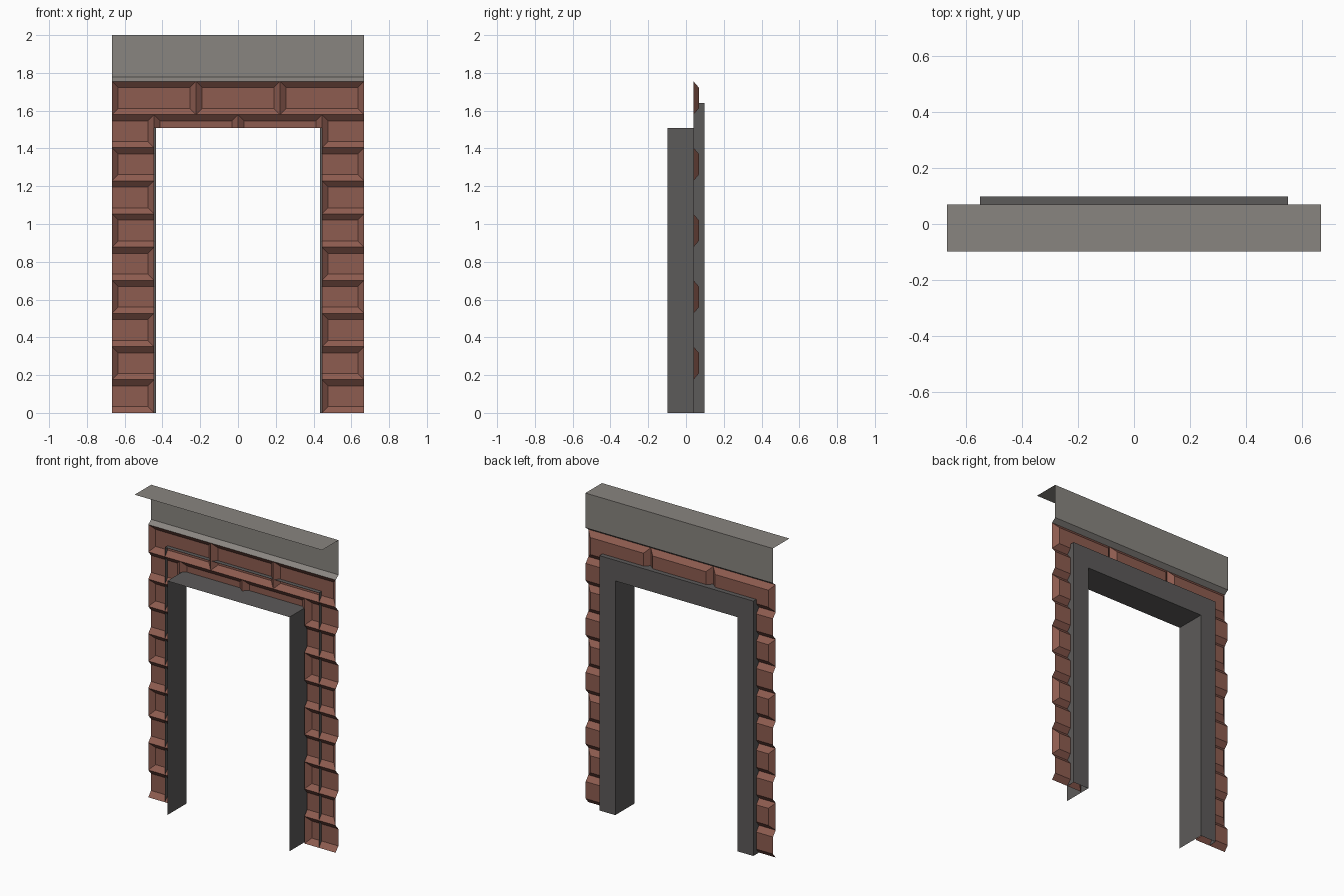
import bpy, bmesh

if "Cube" in bpy.data.objects:
    bpy.data.objects.remove(bpy.data.objects["Cube"])

HALF_W = 0.667                 # half width of the wall
BRICK_W, ROW_H, ROWS = HALF_W * 2 / 3, 0.1755, 10
BEVEL, Y_BACK, Y_FACE = 0.033, 0.04, 0.068
OPEN_X, OPEN_Z = 0.435, 1.507  # door opening


def material(name, rgb):
    m = bpy.data.materials.new(name)
    m.diffuse_color = (*rgb, 1)
    m.use_nodes = True
    m.node_tree.nodes["Principled BSDF"].inputs["Base Color"].default_value = m.diffuse_color
    return m


def finish(bm, name, mat):
    me = bpy.data.meshes.new(name)
    bm.to_mesh(me)
    bm.free()
    me.materials.append(mat)
    ob = bpy.data.objects.new(name, me)
    bpy.context.collection.objects.link(ob)
    return ob


def quad(bm, pts):
    bm.faces.new([bm.verts.new(p) for p in pts])


brick_red = material("brick red", (0.27, 0.107, 0.08))
stone_grey = material("stone grey", (0.25, 0.235, 0.215))
frame_grey = material("dark frame grey", (0.108, 0.103, 0.101))


# Brick wall: chamfered blocks in running bond, open at the back
def add_brick(bm, x0, z0):
    x1, z1, b = x0 + BRICK_W, z0 + ROW_H, BEVEL
    base = [(x1, z0), (x0, z0), (x0, z1), (x1, z1)]
    face = [(x1 - b, z0 + b), (x0 + b, z0 + b), (x0 + b, z1 - b), (x1 - b, z1 - b)]
    lo = [bm.verts.new((x, Y_BACK, z)) for x, z in base]
    hi = [bm.verts.new((x, Y_FACE, z)) for x, z in face]
    bm.faces.new(hi)
    for i in range(4):
        j = (i + 1) % 4
        bm.faces.new((lo[i], lo[j], hi[j], hi[i]))


bm = bmesh.new()
for row in range(ROWS):
    shift = 0 if row % 2 else -BRICK_W / 2
    for k in range(3 if row % 2 else 4):
        add_brick(bm, -HALF_W + shift + k * BRICK_W, row * ROW_H)

# Trim the bricks to the wall ends and cut out the doorway
cut_x = BRICK_W
for co, no, clear in [((HALF_W, 0, 0), (1, 0, 0), True),
                      ((-HALF_W, 0, 0), (-1, 0, 0), True),
                      ((cut_x, 0, 0), (1, 0, 0), False),
                      ((-cut_x, 0, 0), (-1, 0, 0), False),
                      ((0, 0, OPEN_Z), (0, 0, 1), False)]:
    bmesh.ops.bisect_plane(bm, geom=bm.verts[:] + bm.edges[:] + bm.faces[:], dist=1e-5,
                           plane_co=co, plane_no=no, clear_outer=clear)
doorway = []
for f in bm.faces:
    c = f.calc_center_median()
    if abs(c.x) < cut_x and c.z < OPEN_Z:
        doorway.append(f)
bmesh.ops.delete(bm, geom=doorway, context='FACES')
finish(bm, "brick_wall", brick_red)

# Stone lintel: sloped lip, tall band and top ledge
profile = [(Y_BACK, ROWS * ROW_H), (0.07, 1.777), (0.07, 2.0), (-0.098, 2.0)]
bm = bmesh.new()
for (ya, za), (yb, zb) in zip(profile, profile[1:]):
    quad(bm, [(HALF_W, ya, za), (-HALF_W, ya, za), (-HALF_W, yb, zb), (HALF_W, yb, zb)])
bmesh.ops.remove_doubles(bm, verts=bm.verts[:], dist=1e-5)
finish(bm, "stone_lintel", stone_grey)

# Door frame: reveal, flat trim and trim edge swept round the opening
section = [(0, 0, -0.098), (0, 0, 0.098), (0.113, 0.133, 0.098), (0.113, 0.133, Y_BACK)]
bm = bmesh.new()
rings = []
for side, top in [(-1, 0), (-1, 1), (1, 1), (1, 0)]:
    rings.append([bm.verts.new((side * (OPEN_X + ox), y, top * (OPEN_Z + oz)))
                  for ox, oz, y in section])
for a, b in zip(rings, rings[1:]):
    for j in range(3):
        bm.faces.new((a[j], a[j + 1], b[j + 1], b[j]))
finish(bm, "door_frame", frame_grey)
